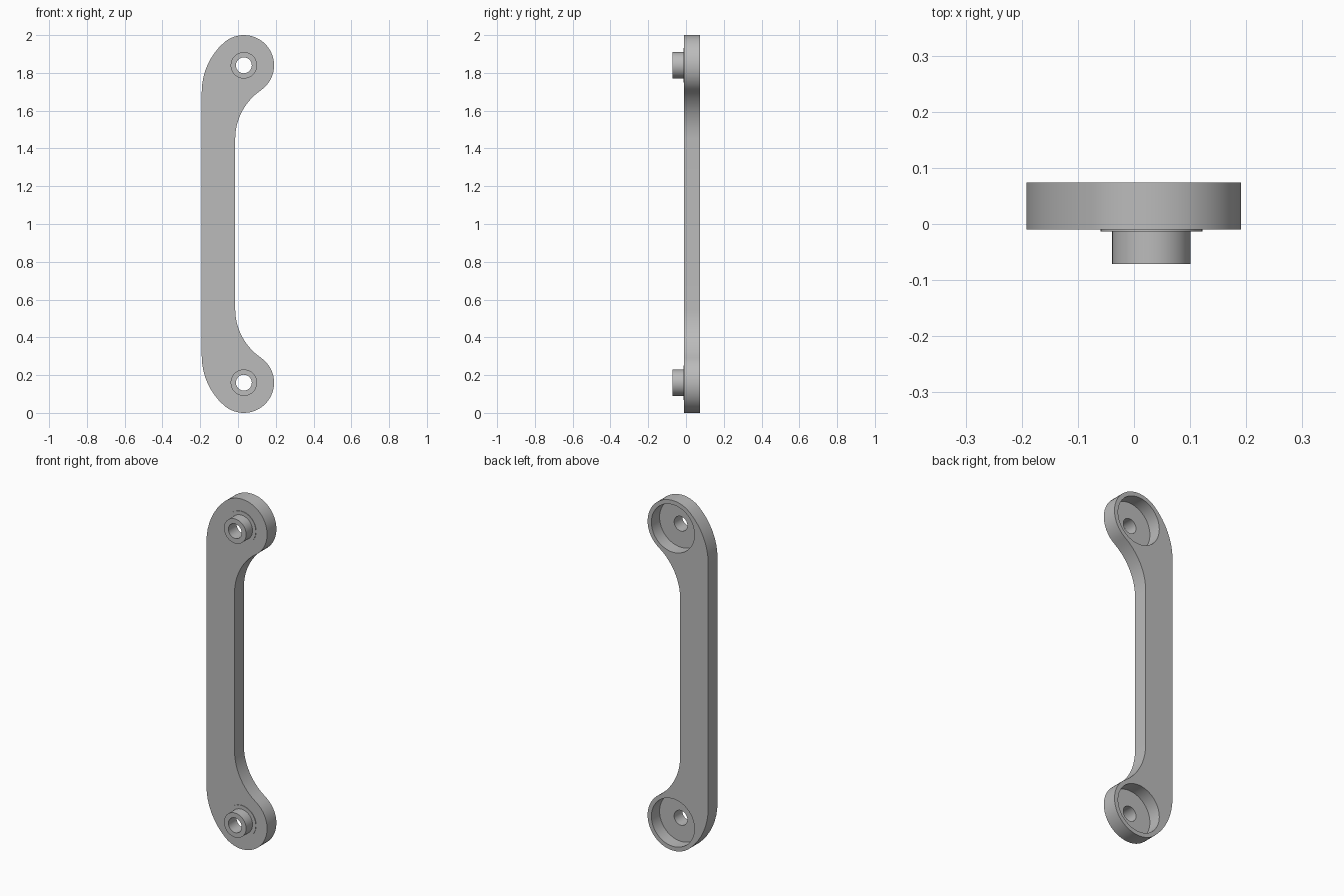
import bpy, bmesh, math
from mathutils import Vector

if "Cube" in bpy.data.objects:
    bpy.data.objects.remove(bpy.data.objects["Cube"])

LOBE_X, LOBE_Z, LOBE_R = 0.031, 1.84, 0.16
OUTER_X, INNER_X = -0.192, -0.015
FRONT_Y, BACK_Y = -0.01, 0.074

grey = bpy.data.materials.new("plain grey")
grey.use_nodes = True
colour = (0.5, 0.5, 0.5, 1)
grey.diffuse_color = colour
grey.node_tree.nodes["Principled BSDF"].inputs["Base Color"].default_value = colour


def make_object(name, bm):
    bmesh.ops.recalc_face_normals(bm, faces=bm.faces)
    mesh = bpy.data.meshes.new(name)
    bm.to_mesh(mesh)
    bm.free()
    mesh.materials.append(grey)
    obj = bpy.data.objects.new(name, mesh)
    bpy.context.collection.objects.link(obj)
    return obj


def smooth(obj):
    bpy.ops.object.select_all(action='DESELECT')
    obj.select_set(True)
    bpy.context.view_layer.objects.active = obj
    bpy.ops.object.shade_smooth_by_angle(angle=math.radians(30))


def arc(cx, cz, r, start, end, n):
    return [(cx + r * math.cos(start + (end - start) * i / n),
             cz + r * math.sin(start + (end - start) * i / n)) for i in range(n + 1)]


def tangent_arc(wall_x, cz, lobe_r):
    """Centre, radius and end angle of an arc joining a straight side to the lobe."""
    a, h = LOBE_X - wall_x, LOBE_Z - cz
    r = (a * a + h * h - lobe_r ** 2) / (2 * (a - lobe_r))
    return wall_x + r, r, math.atan2(h, LOBE_X - wall_x - r)


def lathe(name, profile, z, n=40):
    """Turn a closed (radius, y) profile about an axis along y."""
    bm = bmesh.new()
    rings = []
    for i in range(n):
        t = 2 * math.pi * i / n
        rings.append([bm.verts.new((LOBE_X + r * math.cos(t), y, z + r * math.sin(t)))
                      for r, y in profile])
    m = len(profile)
    for i in range(n):
        p, q = rings[i], rings[(i + 1) % n]
        for j in range(m):
            k = (j + 1) % m
            bm.faces.new((p[j], p[k], q[k], q[j]))
    return make_object(name, bm)


def cylinder(name, r, y0, y1, z, n=48):
    bm = bmesh.new()
    ring = [bm.verts.new((x, y0, zz))
            for x, zz in arc(LOBE_X, z, r, 0, 2 * math.pi, n)[:-1]]
    face = bm.faces.new(ring)
    top = bmesh.ops.extrude_face_region(bm, geom=[face])["geom"]
    bmesh.ops.translate(bm, vec=Vector((0, y1 - y0, 0)),
                        verts=[g for g in top if isinstance(g, bmesh.types.BMVert)])
    return make_object(name, bm)


# Handle outline: fillet, round lobe, wide shoulder, then the mirrored lower half
fillet_z, shoulder_z = 1.45, 1.70
fx, fr, f_end = tangent_arc(INNER_X, fillet_z, -LOBE_R)
sx, sr, s_end = tangent_arc(OUTER_X, shoulder_z, LOBE_R)
upper = arc(fx, fillet_z, fr, math.pi, f_end, 10)
upper += arc(LOBE_X, LOBE_Z, LOBE_R, f_end - math.pi, s_end, 26)[1:]
upper += arc(sx, shoulder_z, sr, s_end, math.pi, 8)[1:]
outline = upper + [(x, 2 - z) for x, z in reversed(upper)]

bm = bmesh.new()
face = bm.faces.new([bm.verts.new((x, FRONT_Y, z)) for x, z in outline])
back = bmesh.ops.extrude_face_region(bm, geom=[face])["geom"]
bmesh.ops.translate(bm, vec=Vector((0, BACK_Y - FRONT_Y, 0)),
                    verts=[g for g in back if isinstance(g, bmesh.types.BMVert)])
handle = make_object("handle_plate", bm)

# Round pockets in the back and screw holes through the floor
cutters = []
for end, z in (("upper", LOBE_Z), ("lower", 2 - LOBE_Z)):
    cutters.append(cylinder(end + "_pocket_cutter", 0.136, 0.0, 0.2, z))
    cutters.append(cylinder(end + "_hole_cutter", 0.055, -0.1, 0.1, z))
bpy.context.view_layer.objects.active = handle
handle.select_set(True)
for cutter in cutters:
    mod = handle.modifiers.new("cut", 'BOOLEAN')
    mod.object = cutter
    mod.operation = 'DIFFERENCE'
    mod.solver = 'EXACT'
    bpy.ops.object.modifier_apply(modifier=mod.name)
for cutter in cutters:
    bpy.data.objects.remove(cutter)
smooth(handle)

# Hollow mounting bosses with a thin shoulder in front and a disc in the pocket
boss_profile = [(0.042, -0.071), (0.07, -0.071), (0.07, -0.013), (0.091, -0.013),
                (0.091, -0.004), (0.127, -0.004), (0.127, 0.003), (0.042, 0.003)]
for end, z in (("upper", LOBE_Z), ("lower", 2 - LOBE_Z)):
    smooth(lathe(end + "_mounting_boss", boss_profile, z))
